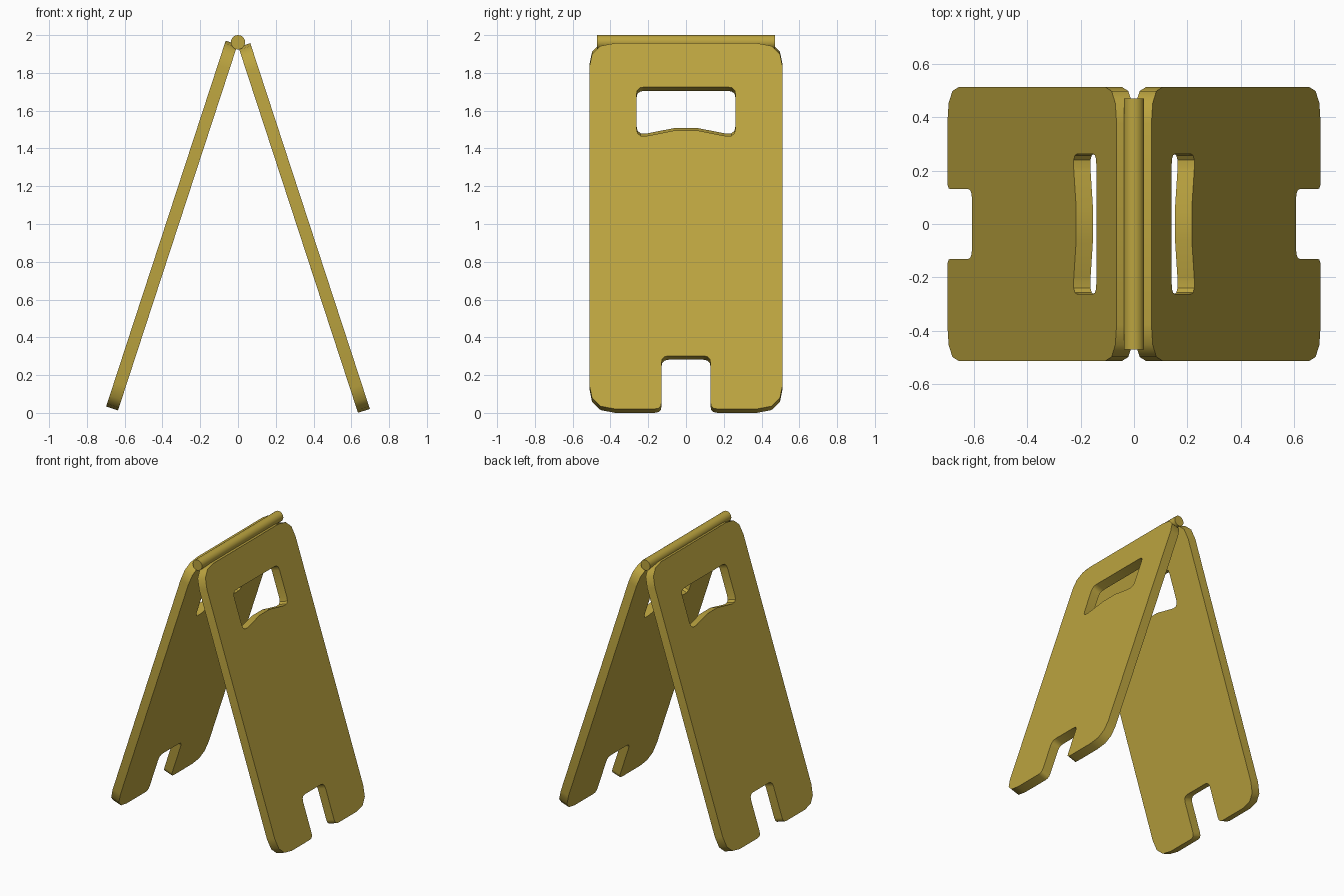
import bpy, bmesh, math
from mathutils import Vector, Matrix

if "Cube" in bpy.data.objects:
    bpy.data.objects.remove(bpy.data.objects["Cube"])

mat = bpy.data.materials.new("yellow_plastic")
mat.diffuse_color = (0.5, 0.37, 0.05, 1)
mat.use_nodes = True
mat.node_tree.nodes["Principled BSDF"].inputs["Base Color"].default_value = mat.diffuse_color

THICK = 0.066
TILT = math.radians(18.1)


def rounded(corners, segs=3):
    """Closed outline from (y, v, radius) corners, each one eased by a small arc."""
    pts = []
    n = len(corners)
    for i, (y, v, r) in enumerate(corners):
        c = Vector((y, v))
        if r == 0:
            pts.append(c)
            continue
        a = c + (Vector(corners[i - 1][:2]) - c).normalized() * r
        b = c + (Vector(corners[(i + 1) % n][:2]) - c).normalized() * r
        for k in range(segs + 1):
            t = k / segs
            pts.append(a * (1 - t) ** 2 + c * 2 * t * (1 - t) + b * t * t)
    return pts


# Board outline with foot notch, and hand hole with a wavy lower edge
outline = rounded([
    (-0.512, 0, 0.135), (-0.13, 0, 0.035), (-0.13, 0.296, 0.04),
    (0.13, 0.296, 0.04), (0.13, 0, 0.035), (0.512, 0, 0.135),
    (0.512, 2.037, 0.135), (-0.512, 2.037, 0.135)])
hand_hole = rounded([
    (-0.262, 1.793, 0.04), (0.262, 1.793, 0.04), (0.262, 1.512, 0.05),
    (0.2, 1.522, 0), (0.06, 1.551, 0), (-0.06, 1.551, 0),
    (-0.2, 1.522, 0), (-0.262, 1.512, 0.05)])


def finish(bm, name):
    bmesh.ops.recalc_face_normals(bm, faces=bm.faces)
    me = bpy.data.meshes.new(name)
    bm.to_mesh(me)
    bm.free()
    ob = bpy.data.objects.new(name, me)
    bpy.context.collection.objects.link(ob)
    me.materials.append(mat)
    bpy.ops.object.select_all(action='DESELECT')
    bpy.context.view_layer.objects.active = ob
    ob.select_set(True)
    bpy.ops.object.shade_smooth_by_angle(angle=math.radians(35))
    return ob


def board(name, side, lift):
    up = Vector((-side * math.sin(TILT), 0, math.cos(TILT)))
    out = Vector((side * math.cos(TILT), 0, math.sin(TILT)))
    foot = Vector((side * 0.698, 0, 0.021 + lift))
    bm = bmesh.new()
    for loop in (outline, hand_hole):
        vs = [bm.verts.new(foot + up * p.y + Vector((0, p.x, 0))) for p in loop]
        for i, v in enumerate(vs):
            bm.edges.new((vs[i - 1], v))
    bmesh.ops.triangle_fill(bm, edges=bm.edges[:], use_beauty=True, normal=out)
    ext = bmesh.ops.extrude_face_region(bm, geom=bm.faces[:], use_keep_orig=True)
    moved = [g for g in ext["geom"] if isinstance(g, bmesh.types.BMVert)]
    bmesh.ops.translate(bm, verts=moved, vec=-out * THICK)
    return finish(bm, name)


# Two leaning boards
board("right_board", 1, 0.0)
board("left_board", -1, 0.013)

# Hinge barrel along the top
bm = bmesh.new()
bmesh.ops.create_cone(bm, cap_ends=True, segments=20, radius1=0.038, radius2=0.038,
                      depth=0.94, matrix=Matrix.Translation((0, 0, 1.962))
                      @ Matrix.Rotation(math.pi / 2, 4, 'X'))
finish(bm, "hinge_barrel")
